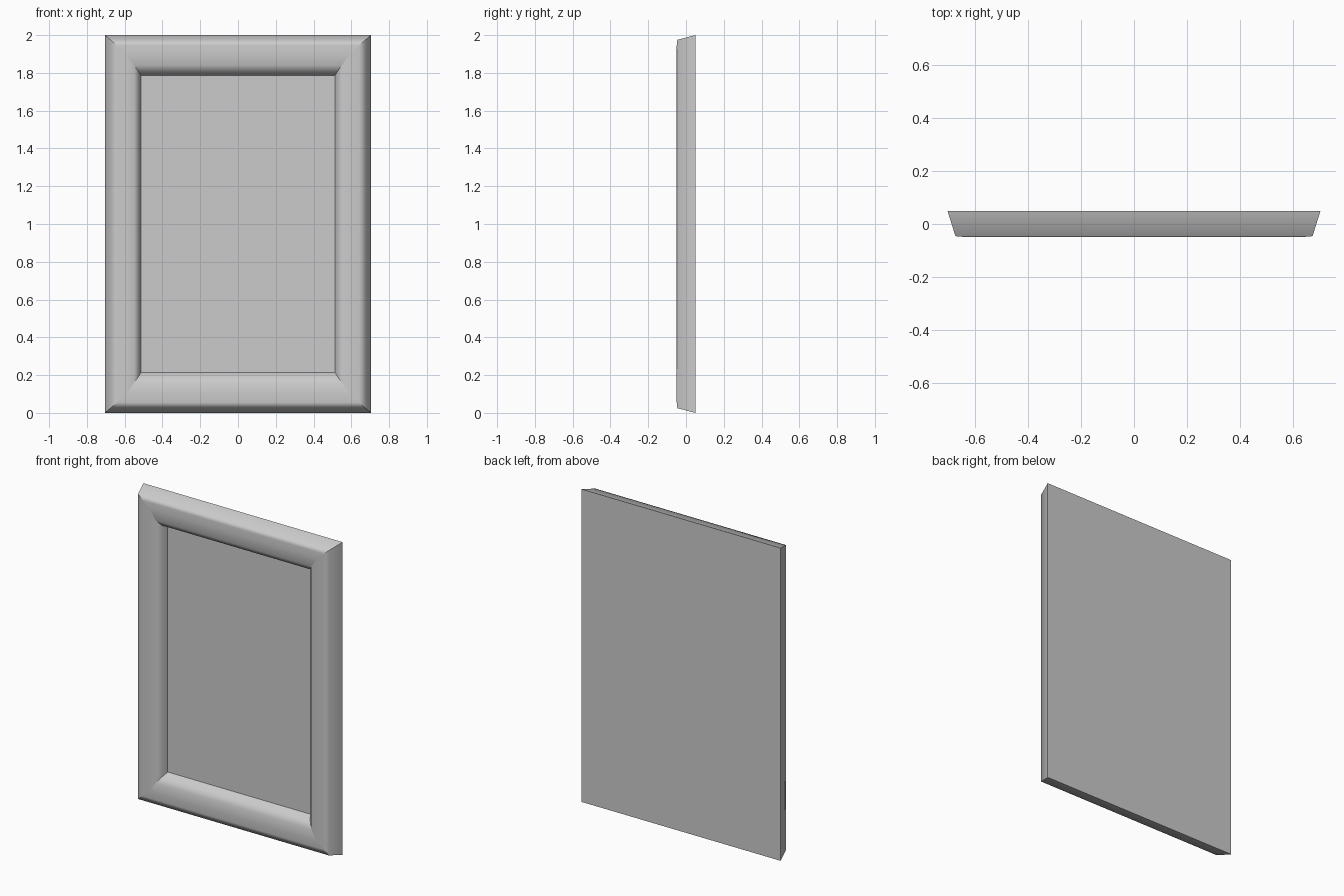
import bpy

cube = bpy.data.objects.get("Cube")
if cube:
    bpy.data.objects.remove(cube, do_unlink=True)

HALF_W, HEIGHT, BACK = 0.705, 2.0, 0.05

grey = bpy.data.materials.new("light_grey")
grey.use_nodes = True
grey.diffuse_color = (0.6, 0.6, 0.6, 1)
grey.node_tree.nodes["Principled BSDF"].inputs["Base Color"].default_value = (0.6, 0.6, 0.6, 1)


def add_object(name, verts, faces, smooth=False):
    mesh = bpy.data.meshes.new(name)
    mesh.from_pydata(verts, [], faces)
    mesh.materials.append(grey)
    for poly in mesh.polygons:
        poly.use_smooth = smooth
    obj = bpy.data.objects.new(name, mesh)
    bpy.context.collection.objects.link(obj)
    return obj


# Moulding profile: inset from the side, inset from top or bottom, depth
PROFILE = [
    (0, 0, BACK),
    (0.03, 0.025, -0.046),
    (0.065, 0.055, -0.049),
    (0.11, 0.095, -0.05),
    (0.155, 0.16, -0.046),
    (0.18, 0.195, -0.02),
    (0.195, 0.22, 0.035),
]


def corner(sx, sz, point):
    dx, dz, y = point
    return (sx * (HALF_W - dx), y, HEIGHT / 2 + sz * (HEIGHT / 2 - dz))


# Four mitred mouldings, each swept between two neighbouring corners
BARS = {
    "bottom_moulding": ((-1, -1), (1, -1)),
    "left_moulding": ((1, -1), (1, 1)),
    "top_moulding": ((1, 1), (-1, 1)),
    "right_moulding": ((-1, 1), (-1, -1)),
}
for name, (start, end) in BARS.items():
    verts = [corner(*side, p) for p in PROFILE for side in (start, end)]
    faces = [(2 * i, 2 * i + 1, 2 * i + 3, 2 * i + 2) for i in range(len(PROFILE) - 1)]
    add_object(name, verts, faces, smooth=True)


# Flat sheets: rectangle in x and z at one depth
def sheet(name, half_w, z0, z1, y, facing_front=True):
    verts = [(-half_w, y, z0), (half_w, y, z0), (half_w, y, z1), (-half_w, y, z1)]
    face = (0, 1, 2, 3) if facing_front else (3, 2, 1, 0)
    return add_object(name, verts, [face])


sheet("back_board", HALF_W, 0, HEIGHT, BACK, facing_front=False)
sheet("front_panel", 0.515, 0.215, 1.785, 0.022)
sheet("centre_plate", 0.305, 0.535, 1.475, 0.016)
